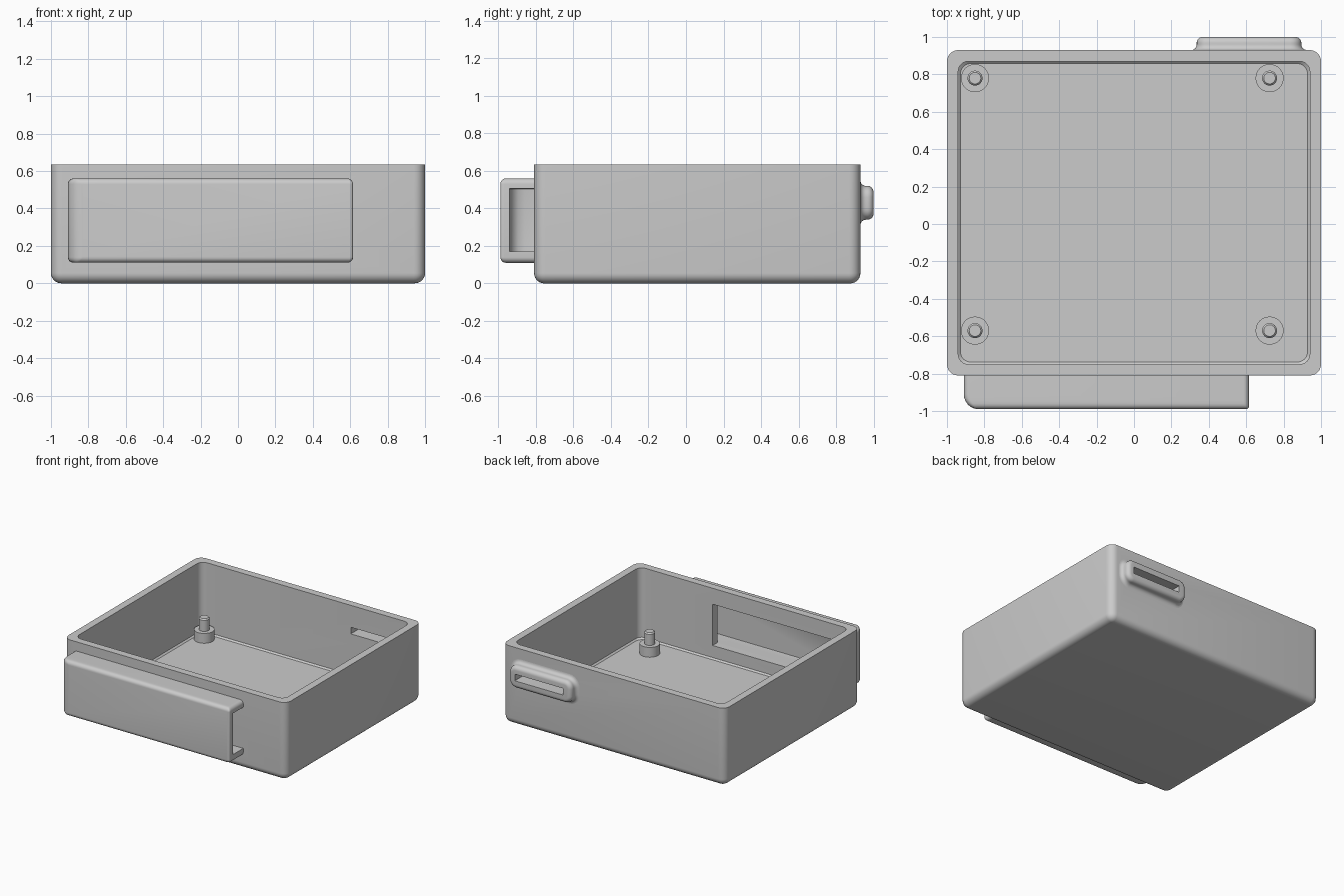
import bpy
import bmesh
import math

if "Cube" in bpy.data.objects:
    bpy.data.objects.remove(bpy.data.objects["Cube"])

grey = bpy.data.materials.new("light grey")
grey.diffuse_color = (0.6, 0.6, 0.6, 1)
grey.use_nodes = True
grey.node_tree.nodes["Principled BSDF"].inputs["Base Color"].default_value = grey.diffuse_color


def rounded_rect(a0, a1, b0, b1, r, n=7):
    """Outline points of a rectangle with round corners."""
    pts = []
    for k, (a, b) in enumerate([(a1 - r, b1 - r), (a0 + r, b1 - r),
                                (a0 + r, b0 + r), (a1 - r, b0 + r)]):
        for i in range(n):
            t = math.pi / 2 * (k + i / (n - 1))
            pts.append((a + r * math.cos(t), b + r * math.sin(t)))
    return pts


def loft(name, rings, axis='Z'):
    """Skin rings of (depth, a0, a1, b0, b1, radius) and cap both ends."""
    bm = bmesh.new()
    loops = []
    for d, *rect in rings:
        loops.append([bm.verts.new((a, b, d) if axis == 'Z' else (a, d, b))
                      for a, b in rounded_rect(*rect)])
    n = len(loops[0])
    for p, q in zip(loops, loops[1:]):
        for i in range(n):
            j = (i + 1) % n
            bm.faces.new((p[i], p[j], q[j], q[i]))
    bm.faces.new(loops[0])
    bm.faces.new(loops[-1])
    bmesh.ops.recalc_face_normals(bm, faces=bm.faces)
    me = bpy.data.meshes.new(name)
    bm.to_mesh(me)
    bm.free()
    ob = bpy.data.objects.new(name, me)
    bpy.context.collection.objects.link(ob)
    me.materials.append(grey)
    return ob


def activate(ob):
    bpy.ops.object.select_all(action='DESELECT')
    ob.select_set(True)
    bpy.context.view_layer.objects.active = ob


def cut(ob, cutter):
    activate(ob)
    m = ob.modifiers.new("cut", 'BOOLEAN')
    m.operation = 'DIFFERENCE'
    m.solver = 'EXACT'
    m.object = cutter
    bpy.ops.object.modifier_apply(modifier=m.name)


def inset(d, r):
    """Inset of a round edge of radius r at depth d below the face."""
    return 0 if d >= r else r - math.sqrt(r * r - (r - d) ** 2)


# Open tray: outer wall with round bottom edge, rim, then cavity down to the floor
X, Y0, Y1, H, W = 1.0, -0.81, 0.93, 0.635, 0.06
rings = []
for i in range(8):
    t = math.pi / 2 * i / 7
    s = 0.055 * (1 - math.sin(t))
    rings.append((0.055 * (1 - math.cos(t)), -X + s, X - s, Y0 + s, Y1 - s, 0.06 - s))
rings.append((H, -X, X, Y0, Y1, 0.06))
for z, s in [(H, W), (0.072, W), (0.06, W + 0.012)]:
    rings.append((z, -X + s, X - s, Y0 + s, Y1 - s, 0.055))
tray = loft("tray", rings)

# Front cover: large round on its left end, small rounds elsewhere
cover = loft("front_cover", [
    (-0.99 + d, -0.91 + inset(d, 0.08), 0.615 - inset(d, 0.015),
     0.11 + inset(d, 0.03), 0.56 - inset(d, 0.03), max(0.006, 0.03 - inset(d, 0.03)))
    for d in (0, 0.001, 0.003, 0.007, 0.013, 0.02, 0.03, 0.045, 0.06, 0.08, 0.19)], 'Y')

# Back port: flared base and rounded tip
port_profile = []
for i in range(7):
    t = math.pi / 2 * i / 6
    port_profile.append((0.93 + 0.03 * (1 - math.cos(t)), 0.03 * (1 - math.sin(t))))
for i in range(7):
    t = math.pi / 2 * i / 6
    port_profile.append((0.968 + 0.032 * math.sin(t), -0.032 * (1 - math.cos(t))))
port_profile.insert(0, (0.915, 0.03))
port = loft("back_port", [(y, 0.335 - g, 0.895 + g, 0.34 - g, 0.52 + g, 0.06 + g)
                          for y, g in port_profile], 'Y')

# Cutters: channel open to the right, wall window, thin slot
channel = loft("channel_cutter", [
    (-0.94 + d, -0.86 + inset(d, 0.08), 0.75, 0.17, 0.505, 0.001)
    for d in (0, 0.002, 0.007, 0.015, 0.028, 0.045, 0.08, 0.2)], 'Y')
window = loft("window_cutter", [(y, -0.86, 0.285, 0.17, 0.505, 0.001)
                                for y in (-0.9, -0.7)], 'Y')
slot = loft("slot_cutter", [(y, 0.405, 0.84, 0.403, 0.457, 0.001)
                            for y in (0.8, 1.1)], 'Y')
cut(cover, channel)
cut(tray, window)
cut(tray, slot)
cut(port, slot)
for c in (channel, window, slot):
    bpy.data.objects.remove(c)

# Mounting posts: wide pedestal and pin with a bevelled tip, as one turned profile
posts = []
for px in (-0.85, 0.725):
    for py in (-0.57, 0.78):
        bm = bmesh.new()
        profile = [(0.075, 0.05), (0.075, 0.14), (0.04, 0.14), (0.04, 0.23), (0.031, 0.24)]
        n = 32
        loops = [[bm.verts.new((r * math.cos(math.tau * i / n),
                                r * math.sin(math.tau * i / n), z)) for i in range(n)]
                 for r, z in profile]
        for p, q in zip(loops, loops[1:]):
            for i in range(n):
                j = (i + 1) % n
                bm.faces.new((p[i], p[j], q[j], q[i]))
        bm.faces.new(loops[0][::-1])
        bm.faces.new(loops[-1])
        me = bpy.data.meshes.new("mounting_post")
        bm.to_mesh(me)
        bm.free()
        me.materials.append(grey)
        post = bpy.data.objects.new("mounting_post", me)
        post.location = (px, py, 0)
        bpy.context.collection.objects.link(post)
        posts.append(post)

for ob in [tray, cover, port] + posts:
    activate(ob)
    bpy.ops.object.shade_smooth_by_angle(angle=math.radians(32))
